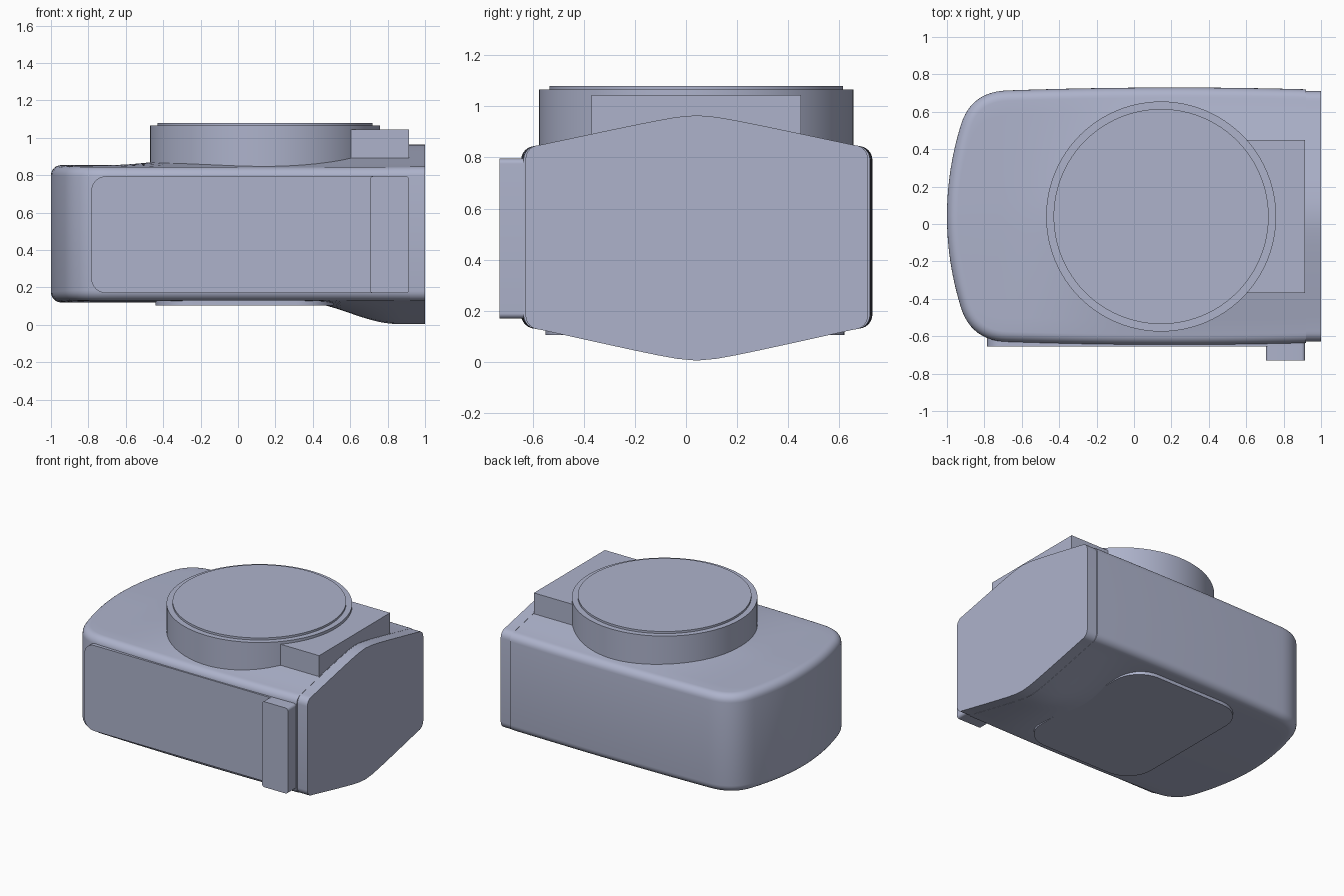
import bpy, bmesh, math
from mathutils import Vector

old = bpy.data.objects.get("Cube")
if old:
    bpy.data.objects.remove(old, do_unlink=True)

colour = (0.42, 0.45, 0.60, 1)
grey = bpy.data.materials.new("blue_grey")
grey.use_nodes = True
grey.diffuse_color = colour
grey.node_tree.nodes["Principled BSDF"].inputs["Base Color"].default_value = colour

MID_Y = 0.042
FILLET = 0.055


def finish(name, bm):
    bmesh.ops.remove_doubles(bm, verts=bm.verts, dist=1e-5)
    bmesh.ops.recalc_face_normals(bm, faces=bm.faces)
    mesh = bpy.data.meshes.new(name)
    bm.to_mesh(mesh)
    bm.free()
    mesh.materials.append(grey)
    mesh.shade_smooth()
    mesh.set_sharp_from_angle(angle=math.radians(30))
    obj = bpy.data.objects.new(name, mesh)
    bpy.context.collection.objects.link(obj)
    return obj


def smoothstep(a, b, x):
    t = min(max((x - a) / (b - a), 0), 1)
    return t * t * (3 - 2 * t)


# Ridged top and bottom: nearly flat at one end, roof-shaped at the other
def ridge(v):
    return 1 - 1.8 * (math.hypot(v, 0.08) - 0.08)


def top_z(x, v):
    return 0.845 + 0.12 * (0.08 + 0.92 * smoothstep(-0.7, 0.3, x)) * ridge(v)


def bottom_z(x, v):
    return 0.13 - 0.125 * (0.08 + 0.92 * smoothstep(0.35, 0.85, x)) * ridge(v)


def bezier(a, b, c, steps):
    """Points of a quadratic curve with their outward normals."""
    a, b, c = Vector(a), Vector(b), Vector(c)
    result = []
    for i in range(steps + 1):
        t = i / steps
        p = a * (1 - t) ** 2 + b * 2 * t * (1 - t) + c * t * t
        d = ((b - a) * (1 - t) + (c - b) * t).normalized()
        result.append((p, Vector((-d.y, d.x))))
    return result


def section(p, n, arc=6, across=16):
    """Closed cross-section through one outline point and its mirror."""
    inner = p - n * FILLET
    loop = []
    for height, sign, side in ((top_z, 1, 1), (bottom_z, -1, -1)):
        rim = height(inner.x, inner.y)
        half = []
        for k in range(arc):
            a = math.pi / 2 * k / arc
            q = p - n * FILLET * (1 - math.cos(a))
            half.append((q.x, q.y, rim - sign * FILLET * (1 - math.sin(a))))
        flat = [inner.y * (1 - 2 * k / across) for k in range(across + 1)]
        row = half + [(inner.x, v, height(inner.x, abs(v))) for v in flat]
        row += [(x, -v, z) for x, v, z in reversed(half)]
        loop += [(x, MID_Y + side * v, z) for x, v, z in row]
    return loop


def loft(name, stations):
    bm = bmesh.new()
    rings = [[bm.verts.new(c) for c in section(p, n)] for p, n in stations]
    count = len(rings[0])
    for a, b in zip(rings, rings[1:]):
        for i in range(count):
            j = (i + 1) % count
            bm.faces.new((a[i], a[j], b[j], b[i]))
    bm.faces.new(rings[-1])
    if stations[0][0].y > 0.1:
        bm.faces.new(rings[0])
    return finish(name, bm)


def rounded_prism(name, u, v, depth, radii, place, steps=8):
    """Rounded rectangle pulled along depth; radii run anticlockwise from u0, v0."""
    corners = ((0, 0), (1, 0), (1, 1), (0, 1))
    outline = []
    for i, ((cu, cv), r) in enumerate(zip(corners, radii)):
        ou = u[cu] + (r if cu == 0 else -r)
        ov = v[cv] + (r if cv == 0 else -r)
        for k in range(steps + 1 if r else 1):
            a = math.pi * (1 + i / 2) + math.pi / 2 * k / steps
            outline.append((ou + r * math.cos(a), ov + r * math.sin(a)))
    bm = bmesh.new()
    low, high = [[bm.verts.new(place(a, b, d)) for a, b in outline] for d in depth]
    bm.faces.new(low)
    bm.faces.new(high)
    for i in range(len(low)):
        j = (i + 1) % len(low)
        bm.faces.new((low[i], low[j], high[j], high[i]))
    return finish(name, bm)


def disc(name, radius, z0, z1):
    bm = bmesh.new()
    bmesh.ops.create_cone(bm, cap_ends=True, segments=96, radius1=radius,
                          radius2=radius, depth=z1 - z0)
    bmesh.ops.translate(bm, verts=bm.verts, vec=(0.145, 0.04, (z0 + z1) / 2))
    return finish(name, bm)


def facing_front(u, v, d):
    return (u, d, v)


def facing_up(u, v, d):
    return (u, v, d)


# Main housing: bowed end, rounded corner, gently bulging side
outline = bezier((-1, 0), (-1, 0.25), (-0.925, 0.49), 8)
outline += bezier((-0.925, 0.49), (-0.87, 0.665), (-0.68, 0.672), 12)[1:]
outline += bezier((-0.68, 0.672), (0.12, 0.700), (0.92, 0.678), 32)[1:]
loft("housing", outline)

# Slightly narrower end cap
loft("end_cap", bezier((0.92, 0.670), (0.96, 0.670), (1, 0.670), 2))

# Round drum with a thin raised lid, and the block beside it
disc("drum", 0.615, 0.7, 1.065)
disc("drum_lid", 0.575, 1.06, 1.08)
rounded_prism("side_block", (0.5, 0.915), (-0.37, 0.45), (0.8, 1.045),
              (0, 0, 0, 0), facing_up)

# Front panel and raised grip
rounded_prism("front_panel", (-0.785, 0.915), (0.17, 0.795), (-0.655, -0.55),
              (0.08, 0.02, 0.02, 0.08), facing_front)
rounded_prism("front_grip", (0.705, 0.915), (0.17, 0.795), (-0.73, -0.55),
              (0.02, 0.02, 0.02, 0.02), facing_front)

# Base pad underneath
rounded_prism("base_pad", (-0.44, 0.51), (-0.55, 0.62), (0.105, 0.2),
              (0.2, 0.2, 0.2, 0.2), facing_up)
